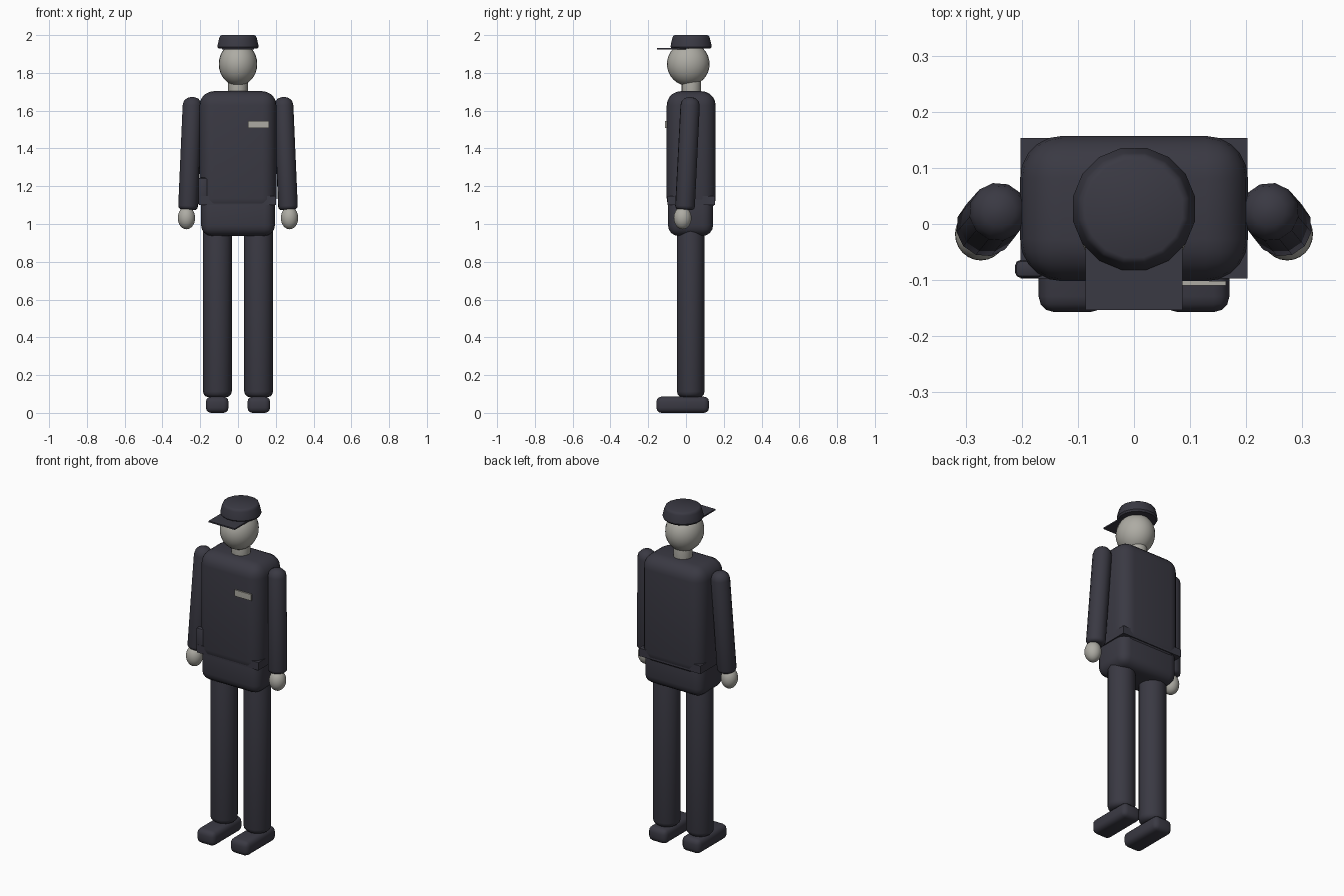
import bpy, bmesh, math
from mathutils import Vector, Matrix

if "Cube" in bpy.data.objects:
    bpy.data.objects.remove(bpy.data.objects["Cube"])


def material(name, rgb):
    m = bpy.data.materials.new(name)
    m.diffuse_color = (*rgb, 1)
    m.use_nodes = True
    m.node_tree.nodes["Principled BSDF"].inputs["Base Color"].default_value = m.diffuse_color
    return m


NAVY = material("dark navy cloth", (0.042, 0.041, 0.056))
PALE = material("pale grey skin", (0.42, 0.41, 0.37))


def finish(name, bm, mat, angle=40):
    bmesh.ops.recalc_face_normals(bm, faces=bm.faces)
    me = bpy.data.meshes.new(name)
    bm.to_mesh(me)
    bm.free()
    me.materials.append(mat)
    ob = bpy.data.objects.new(name, me)
    bpy.context.collection.objects.link(ob)
    if angle:
        bpy.ops.object.select_all(action='DESELECT')
        ob.select_set(True)
        bpy.context.view_layer.objects.active = ob
        bpy.ops.object.shade_smooth_by_angle(angle=math.radians(angle))
    return ob


def box(name, lo, hi, mat, bevel=0, segs=4):
    """Box between two corners, optionally rounded."""
    lo, hi = Vector(lo), Vector(hi)
    bm = bmesh.new()
    bmesh.ops.create_cube(bm, size=1)
    for v in bm.verts:
        v.co = (lo + hi) / 2 + Vector(a * b for a, b in zip(v.co, hi - lo))
    if bevel:
        bmesh.ops.bevel(bm, geom=bm.edges[:], offset=bevel, segments=segs,
                        profile=0.5, affect='EDGES')
    return finish(name, bm, mat, 40 if bevel else 0)


def ball(name, centre, radii, mat):
    bm = bmesh.new()
    bmesh.ops.create_uvsphere(bm, u_segments=24, v_segments=16, radius=1)
    for v in bm.verts:
        v.co = Vector(centre) + Vector(a * b for a, b in zip(v.co, radii))
    return finish(name, bm, mat, 60)


def lathe(name, profile, mat, segs=16, matrix=Matrix(), sy=1.0):
    """Closed solid from (radius, height) rings, placed with a matrix."""
    bm = bmesh.new()
    rings = []
    for r, h in profile:
        rings.append([bm.verts.new(matrix @ Vector((
            r * math.cos(2 * math.pi * i / segs),
            sy * r * math.sin(2 * math.pi * i / segs), h))) for i in range(segs)])
    for a, b in zip(rings, rings[1:]):
        for i in range(segs):
            j = (i + 1) % segs
            bm.faces.new((a[i], a[j], b[j], b[i]))
    bm.faces.new(rings[0][::-1])
    bm.faces.new(rings[-1])
    return finish(name, bm, mat)


def limb(name, start, end, r0, r1, round0, round1, mat, segs=16, sy=1.0):
    """Cylinder from start to end with rounded rims."""
    start, end = Vector(start), Vector(end)
    axis = end - start
    n = axis.length
    prof = []
    for k in range(4):
        t = math.radians(30 * k)
        prof.append((r0 - round0 * (1 - math.sin(t)), round0 * (1 - math.cos(t))))
    for k in range(4):
        t = math.radians(30 * k)
        prof.append((r1 - round1 * (1 - math.cos(t)), n - round1 * (1 - math.sin(t))))
    rot = Vector((0, 0, 1)).rotation_difference(axis).to_matrix().to_4x4()
    return lathe(name, prof, mat, segs, Matrix.Translation(start) @ rot, sy)


# Head, neck and cap
ball("head", (0, 0.012, 1.847), (0.102, 0.113, 0.115), PALE)
limb("neck", (0, 0.028, 1.66), (0, 0.028, 1.79), 0.052, 0.052, 0.005, 0.005, PALE)
lathe("cap", [(0.104, 1.928), (0.111, 1.938), (0.109, 1.952), (0.101, 1.985),
              (0.097, 1.995), (0.088, 2.0)], NAVY, 16,
      Matrix.Translation((0, 0.027, 0)) @ Matrix.Rotation(math.pi / 16, 4, 'Z'))
box("cap_visor", (-0.086, -0.153, 1.925), (0.086, 0.0, 1.933), NAVY)

# Torso, belt and hips
box("torso", (-0.203, -0.102, 1.06), (0.203, 0.157, 1.703), NAVY, 0.075, 5)
box("belt", (-0.202, -0.097, 1.1), (0.202, 0.153, 1.147), NAVY)
box("hips", (-0.195, -0.095, 0.937), (0.195, 0.143, 1.17), NAVY, 0.055, 4)

# Name plate and belt pouch
box("chest_plate", (0.054, -0.110, 1.508), (0.164, -0.1015, 1.545), PALE)
box("belt_pouch", (-0.212, -0.096, 1.1), (-0.162, -0.064, 1.245), NAVY, 0.01, 2)

# Paired arms, hands, legs and shoes
for side, s in (("left", 1), ("right", -1)):
    limb(side + "_arm", (s * 0.24, 0.024, 1.672), (s * 0.265, -0.006, 1.075),
         0.052, 0.053, 0.045, 0.02, NAVY, 12)
    ball(side + "_hand", (s * 0.273, -0.018, 1.032), (0.046, 0.047, 0.06), PALE)
    limb(side + "_leg", (s * 0.109, 0.025, 0.083), (s * 0.109, 0.025, 1.02),
         0.076, 0.076, 0.03, 0.03, NAVY, 16, 0.96)
    box(side + "_shoe", (s * 0.11 - 0.06, -0.157, 0), (s * 0.11 + 0.06, 0.122, 0.086),
        NAVY, 0.028, 3)
